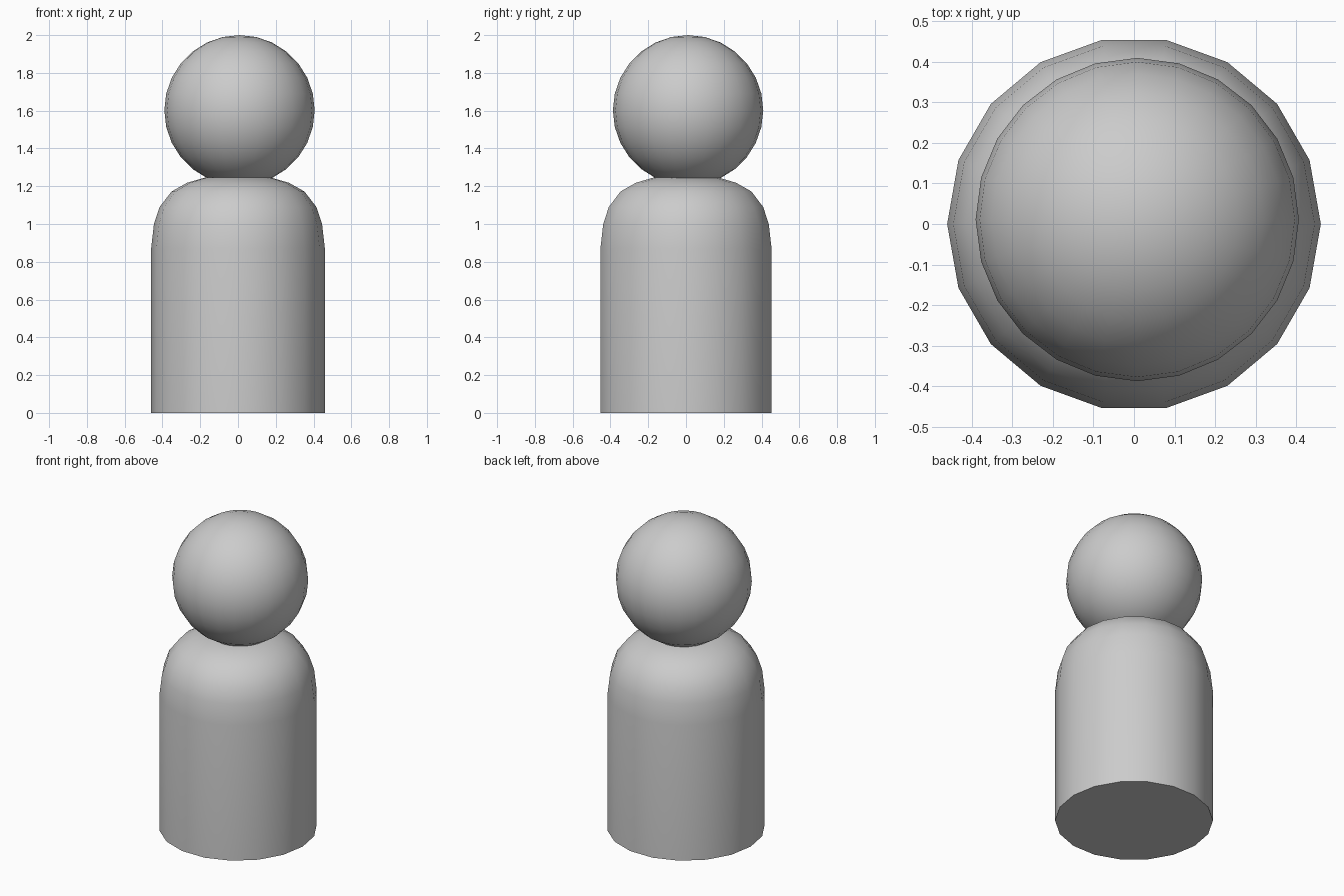
import bpy
import math

cube = bpy.data.objects.get("Cube")
if cube:
    bpy.data.objects.remove(cube, do_unlink=True)

grey = bpy.data.materials.new("light grey")
grey.use_nodes = True
colour = (0.6, 0.6, 0.6, 1)
grey.diffuse_color = colour
grey.node_tree.nodes["Principled BSDF"].inputs["Base Color"].default_value = colour

SIDES = 18


def finish(obj, name, angle):
    obj.name = name
    obj.data.materials.append(grey)
    bpy.ops.object.select_all(action="DESELECT")
    obj.select_set(True)
    bpy.context.view_layer.objects.active = obj
    bpy.ops.object.shade_smooth_by_angle(angle=math.radians(angle))


# Body: lathed profile of (radius, height), flat base and flat top
profile = [(0.46, 0), (0.46, 0.87), (0.445, 1.0), (0.415, 1.09),
           (0.352, 1.172), (0.27, 1.218), (0.178, 1.245)]
verts = [(r * math.cos(math.tau * i / SIDES), r * math.sin(math.tau * i / SIDES), z)
         for r, z in profile for i in range(SIDES)]
faces = []
for ring in range(len(profile) - 1):
    for i in range(SIDES):
        a, b = ring * SIDES + i, ring * SIDES + (i + 1) % SIDES
        faces.append((a, b, b + SIDES, a + SIDES))
faces.append(tuple(reversed(range(SIDES))))
faces.append(tuple(range(len(verts) - SIDES, len(verts))))
mesh = bpy.data.meshes.new("body")
mesh.from_pydata(verts, [], faces)
body = bpy.data.objects.new("body", mesh)
bpy.context.collection.objects.link(body)
finish(body, "body", 40)

# Head: ball resting slightly sunk into the body
bpy.ops.mesh.primitive_uv_sphere_add(segments=24, ring_count=14, radius=0.398,
                                     location=(0.008, 0.011, 1.602))
finish(bpy.context.object, "head", 40)
